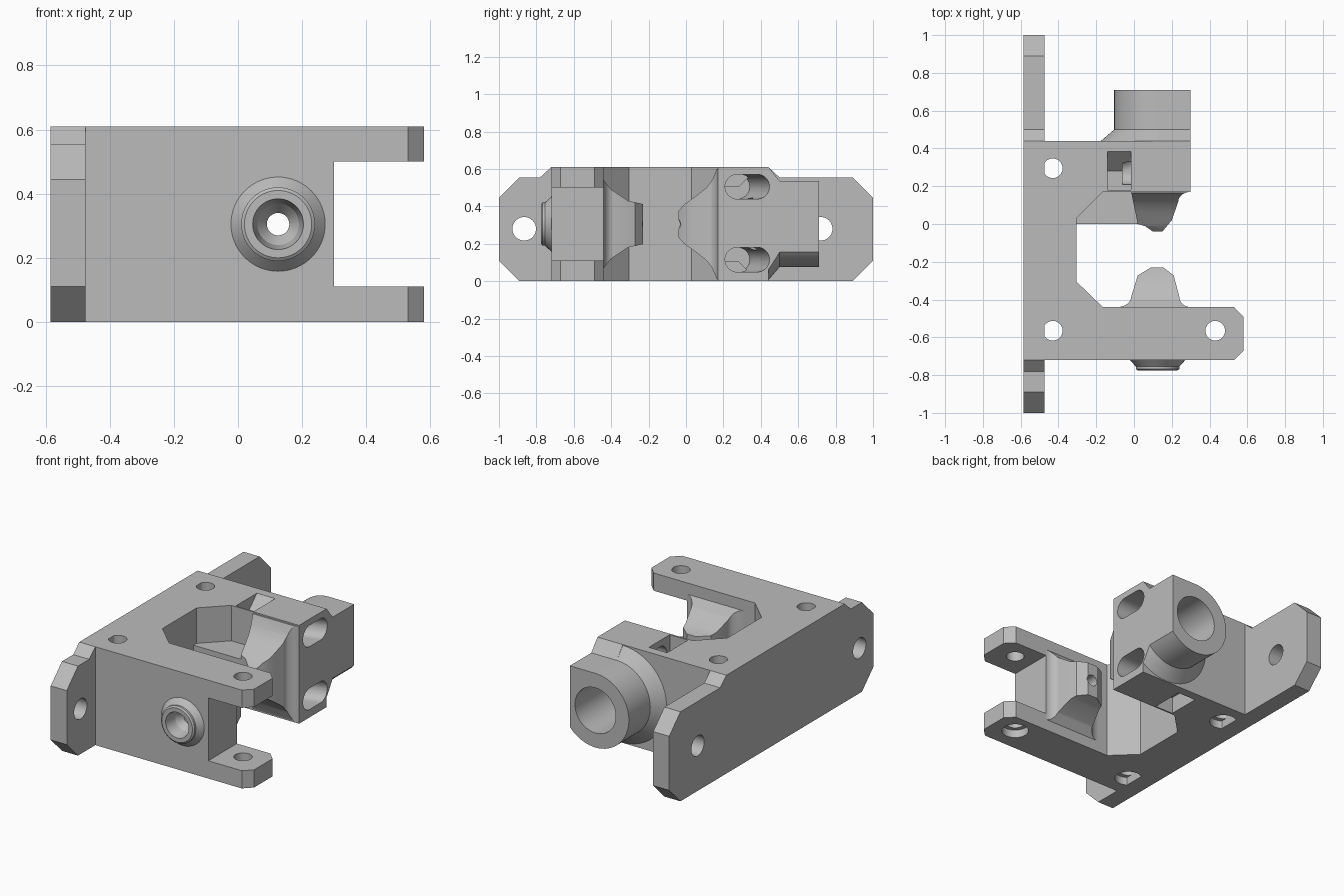
import bpy, bmesh
from math import sin, cos, pi, radians

cube = bpy.data.objects.get("Cube")
if cube:
    bpy.data.objects.remove(cube, do_unlink=True)

gray = bpy.data.materials.new("machined gray")
gray.use_nodes = True
COLOR = (0.5, 0.5, 0.5, 1)
gray.diffuse_color = COLOR
gray.node_tree.nodes["Principled BSDF"].inputs["Base Color"].default_value = COLOR

TOP = 0.61
MID = TOP / 2          # height of the main bore
BORE_X = 0.125


def make(name, bm):
    bmesh.ops.recalc_face_normals(bm, faces=bm.faces[:])
    mesh = bpy.data.meshes.new(name)
    bm.to_mesh(mesh)
    bm.free()
    mesh.materials.append(gray)
    ob = bpy.data.objects.new(name, mesh)
    bpy.context.collection.objects.link(ob)
    return ob


def prism(name, pts, axis, lo, hi):
    """Extrude a profile along an axis; profiles are (y,z), (x,z) or (x,y)."""
    place = {"x": lambda a, b, t: (t, a, b),
             "y": lambda a, b, t: (a, t, b),
             "z": lambda a, b, t: (a, b, t)}[axis]
    bm = bmesh.new()
    ends = [[bm.verts.new(place(a, b, t)) for a, b in pts] for t in (lo, hi)]
    n = len(pts)
    for ring in ends:
        bm.faces.new(ring)
    for i in range(n):
        j = (i + 1) % n
        bm.faces.new((ends[0][i], ends[0][j], ends[1][j], ends[1][i]))
    return make(name, bm)


def rect(a0, b0, a1, b1):
    return [(a0, b0), (a1, b0), (a1, b1), (a0, b1)]


def circle(a, b, r, n=40):
    return [(a + r * cos(2 * pi * i / n), b + r * sin(2 * pi * i / n)) for i in range(n)]


def lathe(name, profile, n=64):
    """Revolve (y, radius) pairs about the main bore axis."""
    bm = bmesh.new()
    rings = [[bm.verts.new((x, y, z)) for x, z in circle(BORE_X, MID, r, n)]
             for y, r in profile]
    bm.faces.new(rings[0])
    bm.faces.new(rings[-1])
    for p, q in zip(rings, rings[1:]):
        for i in range(n):
            j = (i + 1) % n
            bm.faces.new((p[i], p[j], q[j], q[i]))
    return make(name, bm)


def boolean(ob, operation, *others):
    for other in others:
        mod = ob.modifiers.new(operation.lower(), "BOOLEAN")
        mod.operation = operation
        mod.solver = "EXACT"
        mod.object = other
    deps = bpy.context.evaluated_depsgraph_get()
    mesh = bpy.data.meshes.new_from_object(ob.evaluated_get(deps))
    ob.modifiers.clear()
    ob.data = mesh


helpers = []


def helper(ob):
    ob.hide_render = True
    helpers.append(ob)
    return ob


# Mounting plate with chamfered end lugs
plate = prism("mounting_plate", [
    (-1, .11), (-.89, 0), (.89, 0), (1, .11), (1, .445), (.89, .555), (.5, .555),
    (.44, TOP), (-.72, TOP), (-.78, .555), (-.89, .555), (-1, .445)],
    "x", -.585, -.475)
lug_holes = [helper(prism("lug_hole", circle(y, .28, .063), "x", -.7, -.42))
             for y in (-.865, .72)]

# C-shaped frame with two ears on the front arm
frame = prism("frame", [
    (-.48, -.72), (.53, -.72), (.58, -.67), (.58, -.49), (.53, -.44), (-.165, -.44),
    (-.305, -.305), (-.305, .03), (-.165, .17), (.3, .17), (.3, .44), (-.48, .44)],
    "z", 0, TOP)
ear_gap = helper(prism("ear_gap", rect(.3, .11, .7, .5), "y", -.8, -.4))

# Vertical screw holes with wider mouths underneath
screw_holes = []
for x, y in ((-.43, .295), (-.43, -.565), (.43, -.565)):
    screw_holes.append(helper(prism("screw_hole", circle(x, y, .052), "z", -.1, .7)))
    screw_holes.append(helper(prism("counterbore", circle(x, y, .078), "z", -.1, .05)))

# Main bore: tapered inlet, narrow passage, wide rear socket
bore = helper(lathe("bore", [(-.9, .08), (-.78, .08), (-.7, .065), (-.66, .035),
                             (.27, .035), (.33, .14), (.8, .14)]))

# Side slots that narrow inwards, and wedge pockets, on both levels
side_cuts = []
for z in (.505, .115):
    bm = bmesh.new()
    for x, y in ((-.06, .275), (.4, .275), (.4, .41)):
        for a, b in circle(y, z, .066):
            bm.verts.new((x, a, b))
    hull = bmesh.ops.convex_hull(bm, input=bm.verts[:])
    inner = [v for v in hull["geom_interior"] if isinstance(v, bmesh.types.BMVert)]
    bmesh.ops.delete(bm, geom=inner, context="VERTS")
    side_cuts.append(helper(make("side_slot", bm)))
for flip in (False, True):
    wedge = [(.18, .66), (.385, .66), (.385, TOP), (.28, .505), (.18, .505)]
    if flip:
        wedge = [(y, TOP - z) for y, z in wedge]
    side_cuts.append(helper(prism("wedge_pocket", wedge, "x", -.14, -.015)))

# Rear boss: round collar with one square corner, cut flat on the left
boss = lathe("rear_boss", [(.4, .3), (.44, .3), (.5, .23), (.71, .23)])
corner = helper(prism("boss_corner", [(.4, MID), (.4, TOP), (.44, TOP), (.5, .535),
                                      (.71, .535), (.71, MID)], "x", BORE_X, .4))
boss_trim = helper(prism("boss_trim", rect(.3, -.2, .6, .8), "y", .2, .9))

# Front inlet collar
collar = lathe("inlet_collar", [(-.7, .147), (-.72, .147), (-.755, .115),
                                (-.768, .115), (-.775, .105)])


def flare(x0, y0, x1, y1, steps=8):
    """Concave quarter curve leaving a wall and turning away from it."""
    return [(x0 + (x1 - x0) * sin(t), y0 + (y1 - y0) * (1 - cos(t)))
            for t in (pi / 2 * i / steps for i in range(steps + 1))]


def nozzle(name, plan, upper):
    """Plan outline trimmed by a symmetric side outline."""
    ob = prism(name, plan, "z", 0, TOP)
    side = upper + [(y, TOP - z) for y, z in reversed(upper)]
    trim = helper(prism(name + "_trim", side, "x", -.5, .6))
    boolean(ob, "INTERSECT", trim)
    return ob


# Facing nozzles inside the opening
front_nozzle = nozzle(
    "front_nozzle",
    [(-.09, -.46)] + flare(-.09, -.44, -.015, -.385)
    + [(.02, -.272), (.09, -.23), (.155, -.23), (.21, -.272)]
    + flare(.3, -.44, .24, -.385)[::-1] + [(.3, -.46)],
    [(-.47, .56), (-.44, .54), (-.40, .49), (-.31, .43), (-.22, .41)])
back_nozzle = nozzle(
    "back_nozzle",
    [(-.015, .19), (-.015, .17), (.02, 0), (.06, -.012), (.1, -.04), (.15, -.04),
     (.2, .02)] + flare(.3, .17, .235, .12)[::-1] + [(.3, .19)],
    [(.2, TOP), (.165, .6), (.14, .54), (.11, .5), (.06, .46), (-.01, .41), (-.05, .365)])

# Shelf linking the frame to the back nozzle
shelf = prism("shelf", rect(-.32, 0, .02, .19), "z", .22, .39)

# Apply the cuts
boolean(plate, "DIFFERENCE", *lug_holes)
boolean(boss, "UNION", corner)
boolean(boss, "DIFFERENCE", boss_trim, bore, *side_cuts)
boolean(frame, "DIFFERENCE", ear_gap, bore, *screw_holes, *side_cuts)
for part in (collar, front_nozzle, back_nozzle):
    boolean(part, "DIFFERENCE", bore)
for ob in helpers:
    bpy.data.objects.remove(ob, do_unlink=True)

# Smooth round surfaces, keep edges sharp
bpy.ops.object.select_all(action="DESELECT")
for ob in (plate, frame, boss, collar, front_nozzle, back_nozzle, shelf):
    ob.select_set(True)
    bpy.context.view_layer.objects.active = ob
bpy.ops.object.shade_smooth_by_angle(angle=radians(25))
